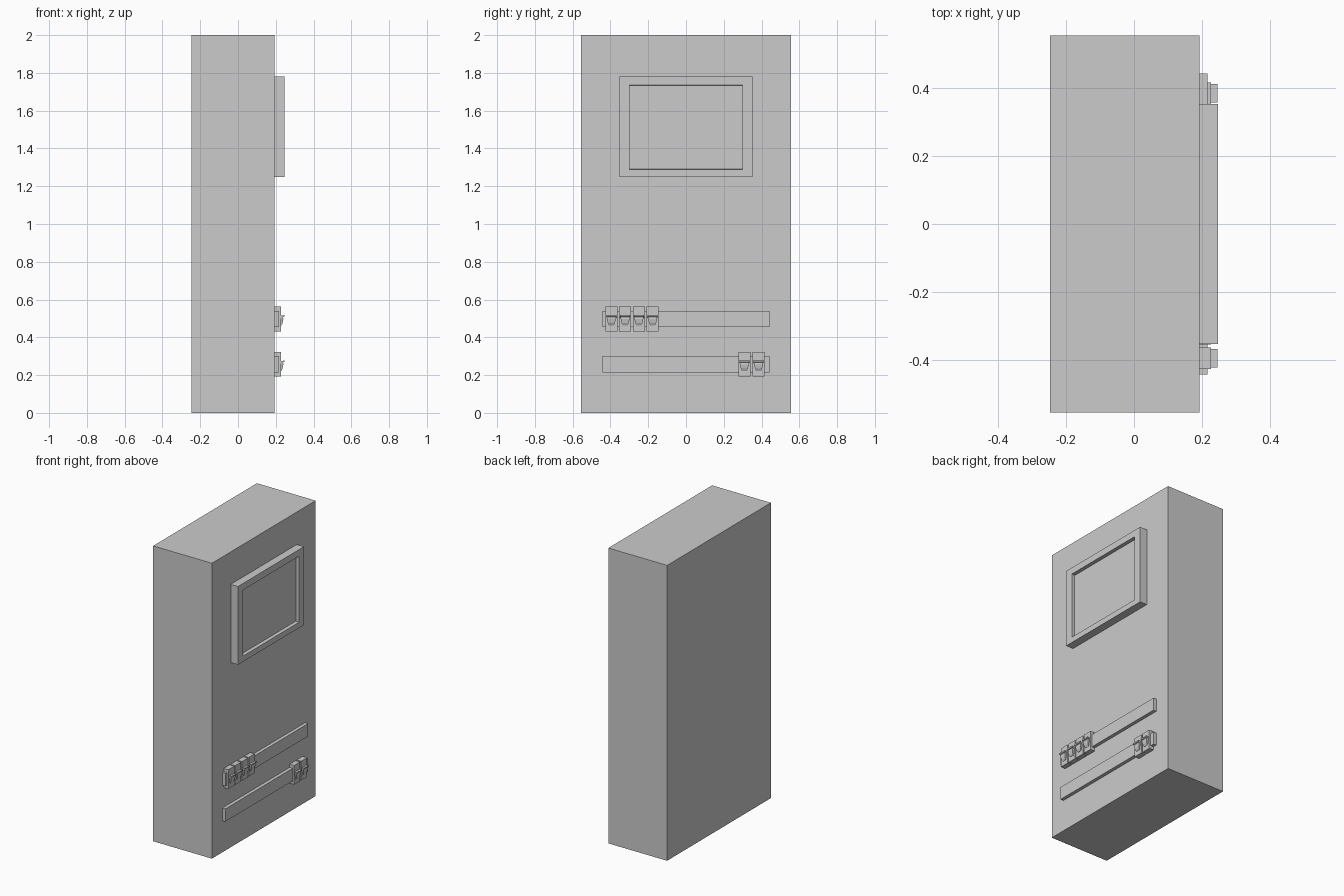
import bpy, bmesh

if "Cube" in bpy.data.objects:
    bpy.data.objects.remove(bpy.data.objects["Cube"])

FACE = 0.193  # x of the cabinet's front panel


def finish(name, bm):
    bmesh.ops.recalc_face_normals(bm, faces=bm.faces)
    me = bpy.data.meshes.new(name)
    bm.to_mesh(me)
    bm.free()
    ob = bpy.data.objects.new(name, me)
    bpy.context.collection.objects.link(ob)
    return ob


def box_bm(x0, x1, y0, y1, z0, z1):
    bm = bmesh.new()
    bmesh.ops.create_cube(bm, size=1)
    for v in bm.verts:
        v.co.x = x1 if v.co.x > 0 else x0
        v.co.y = y1 if v.co.y > 0 else y0
        v.co.z = z1 if v.co.z > 0 else z0
    return bm


def box(name, *dims):
    return finish(name, box_bm(*dims))


def prism(name, profile, yc, zc, half_top, half_bottom):
    """Extrude an x-z profile along y, narrowing towards its lowest point."""
    bm = bmesh.new()
    zs = [p[1] for p in profile]
    lo, hi = min(zs), max(zs)
    rows = []
    for side in (-1, 1):
        row = []
        for x, z in profile:
            t = (z - lo) / (hi - lo)
            h = half_bottom + (half_top - half_bottom) * t
            row.append(bm.verts.new((FACE + x, yc + side * h, zc + z)))
        rows.append(row)
        bm.faces.new(row)
    n = len(profile)
    for i in range(n):
        j = (i + 1) % n
        bm.faces.new((rows[0][i], rows[0][j], rows[1][j], rows[1][i]))
    return finish(name, bm)


# Cabinet
box("cabinet", -0.247, FACE, -0.555, 0.555, 0, 2)

# Screen housing: front face inset to a bezel, then pushed in
bm = box_bm(FACE, 0.247, -0.353, 0.353, 1.25, 1.78)
bm.normal_update()
front = max(bm.faces, key=lambda f: f.calc_center_median().x)
bmesh.ops.inset_region(bm, faces=[front], thickness=0.05)
for v in front.verts:
    v.co.y = 0.298 if v.co.y > 0 else -0.298
    v.co.z = 1.735 if v.co.z > 1.5 else 1.288
screen = bmesh.ops.extrude_discrete_faces(bm, faces=[front])["faces"][0]
for v in screen.verts:
    v.co.x -= 0.022
    v.co.z += -0.003 if v.co.z > 1.5 else 0.003
finish("screen_housing", bm)


# Switch: stepped body, raised nose and a toggle lever
def switch(name, y, z):
    body = [(0, -0.065), (0.034, -0.065), (0.034, 0.065), (0, 0.065)]
    nose = [(0.03, -0.035), (0.036, -0.035), (0.043, -0.022),
            (0.047, 0.0), (0.045, 0.018), (0.03, 0.018)]
    lever = [(0.036, 0.006), (0.052, 0.013), (0.053, 0.022), (0.036, 0.016)]
    prism(name + "_body", body, y, z, 0.032, 0.032)
    prism(name + "_nose", nose, y, z, 0.027, 0.016)
    prism(name + "_lever", lever, y, z, 0.027, 0.027)


# Mounting rails with their switches
rows = {"upper": (0.497, [-0.395 + 0.0727 * i for i in range(4)]),
        "lower": (0.257, [0.309, 0.384])}
for row, (z, ys) in rows.items():
    box(row + "_rail", FACE, 0.216, -0.443, 0.443, z - 0.043, z + 0.043)
    for i, y in enumerate(ys):
        switch(f"{row}_switch_{i + 1}", y, z)
